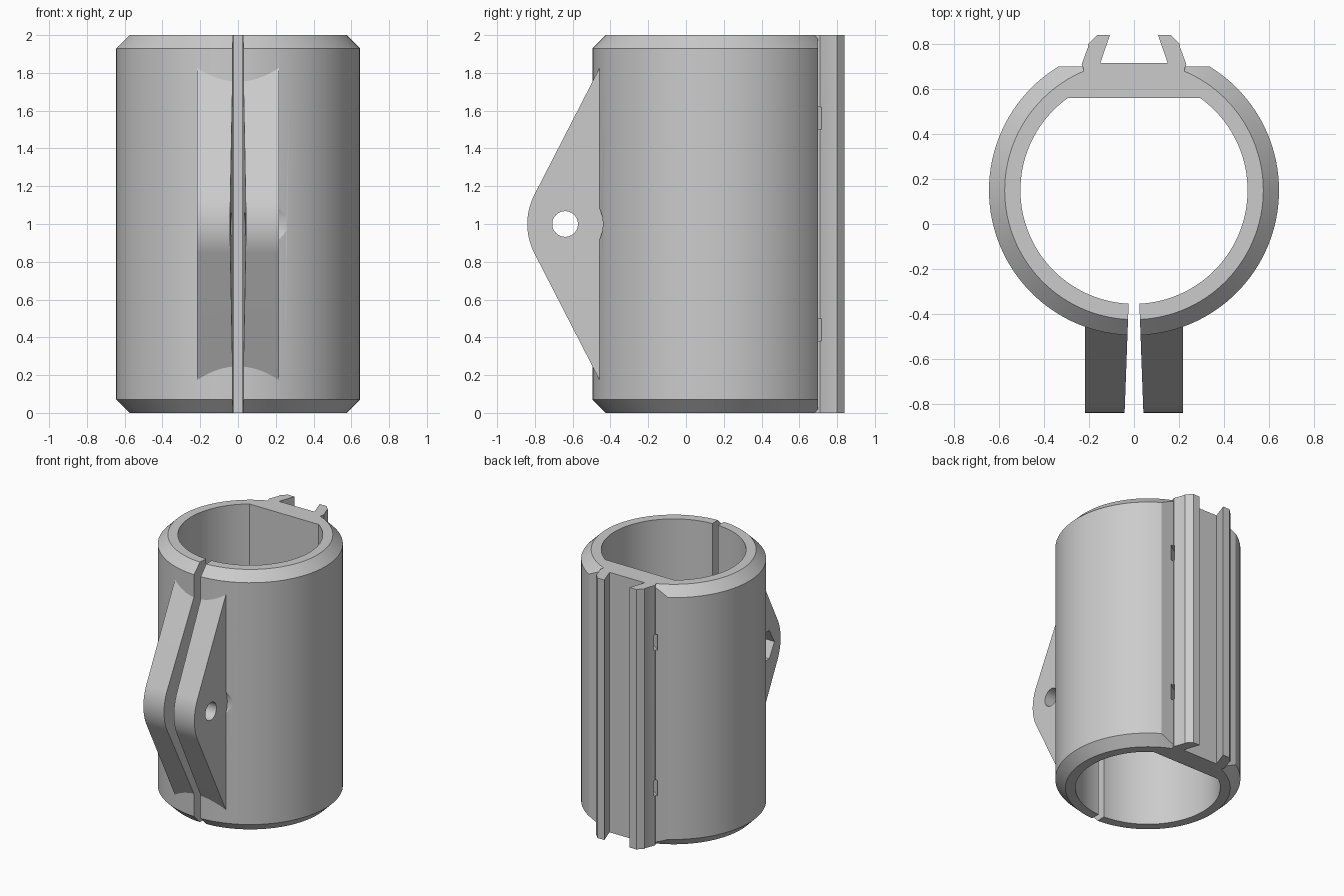
import bpy, bmesh, math

cube = bpy.data.objects.get("Cube")
if cube:
    bpy.data.objects.remove(cube, do_unlink=True)

grey = bpy.data.materials.new("plain grey")
grey.use_nodes = True
grey.diffuse_color = (0.6, 0.6, 0.6, 1)
grey.node_tree.nodes["Principled BSDF"].inputs["Base Color"].default_value = (0.6, 0.6, 0.6, 1)

HEIGHT, CENTRE_Y, OUTER, INNER, CHAMFER = 2.0, 0.15, 0.645, 0.505, 0.07
PIVOT_Y = -0.64


def make(name, bm):
    bmesh.ops.recalc_face_normals(bm, faces=bm.faces)
    mesh = bpy.data.meshes.new(name)
    bm.to_mesh(mesh)
    bm.free()
    mesh.materials.append(grey)
    obj = bpy.data.objects.new(name, mesh)
    bpy.context.collection.objects.link(obj)
    return obj


def prism(name, outline, low, high, axis="z"):
    """Extrude an (x, y) outline along z, or a (y, z) outline along x."""
    place = (lambda a, b, d: (a, b, d)) if axis == "z" else (lambda a, b, d: (d, a, b))
    bm = bmesh.new()
    ends = [[bm.verts.new(place(a, b, d)) for a, b in outline] for d in (low, high)]
    for end in ends:
        bm.faces.new(end)
    n = len(outline)
    for i in range(n):
        j = (i + 1) % n
        bm.faces.new((ends[0][i], ends[0][j], ends[1][j], ends[1][i]))
    return make(name, bm)


def arc(cx, cy, r, start, end, steps):
    angles = [math.radians(start + (end - start) * i / steps) for i in range(steps + 1)]
    return [(cx + r * math.cos(a), cy + r * math.sin(a)) for a in angles]


def circle(cx, cy, r, sides):
    return arc(cx, cy, r, 0, 360, sides)[:-1]


def combine(target, tool, operation):
    mod = target.modifiers.new(operation, "BOOLEAN")
    mod.operation, mod.solver, mod.object = operation, "EXACT", tool
    bpy.context.view_layer.objects.active = target
    bpy.ops.object.modifier_apply(modifier=mod.name)
    bpy.data.objects.remove(tool, do_unlink=True)


# Chamfered tube wall, lofted from four rings
bm = bmesh.new()
rings = []
for r, z in ((OUTER - CHAMFER, 0), (OUTER, CHAMFER),
             (OUTER, HEIGHT - CHAMFER), (OUTER - CHAMFER, HEIGHT)):
    rings.append([bm.verts.new((x, y, z)) for x, y in circle(0, CENTRE_Y, r, 128)])
for a, b in zip(rings, rings[1:]):
    for i in range(len(a)):
        j = (i + 1) % len(a)
        bm.faces.new((a[i], a[j], b[j], b[i]))
bm.faces.new(rings[0])
bm.faces.new(rings[-1])
clamp = make("clamp_body", bm)

# Flat at the back
combine(clamp, prism("back_flat", [(-1, 0.7), (1, 0.7), (1, 1), (-1, 1)], -1, 3), "DIFFERENCE")

# Dovetail rail
side = [(0.225, 0.6), (0.225, 0.69), (0.233, 0.71), (0.205, 0.785), (0.205, 0.8),
        (0.165, 0.84), (0.107, 0.84), (0.15, 0.715)]
rail = side + [(-x, y) for x, y in reversed(side)]
combine(clamp, prism("rail", rail, 0, HEIGHT), "UNION")

# Clamping lug with a rounded nose
nose = arc(-0.5, 1, 0.34, 152.8, 207.2, 24)
lug = [(-0.42, 1.9)] + nose + [(-0.42, 0.1)]
combine(clamp, prism("lugs", lug, -0.217, 0.217, "x"), "UNION")

# Bore with a flat rear wall
flat_angle = math.degrees(math.asin((0.56 - CENTRE_Y) / INNER))
bore = arc(0, CENTRE_Y, INNER, 180 - flat_angle, 360 + flat_angle, 112)
combine(clamp, prism("bore", bore, -1, 3), "DIFFERENCE")

# Tapered slit between the lugs
slit = [(-0.02, -0.25), (0.02, -0.25), (0.044, -0.9), (-0.044, -0.9)]
combine(clamp, prism("slit", slit, -1, 3), "DIFFERENCE")

# Bolt hole, bolt head clearance and hexagonal nut pocket
combine(clamp, prism("bolt_hole", circle(PIVOT_Y, 1, 0.068, 40), -1, 1, "x"), "DIFFERENCE")
combine(clamp, prism("head_clearance", circle(PIVOT_Y, 1, 0.2, 64), 0.217, 0.5, "x"), "DIFFERENCE")
combine(clamp, prism("nut_pocket", circle(PIVOT_Y, 1, 0.125, 6), -0.5, -0.14, "x"), "DIFFERENCE")

# Curved strap tunnels beneath the rail
tunnel = arc(0, 0.98, 0.375, 215, 325, 32) + arc(0, 0.98, 0.35, 325, 215, 32)
for z in (0.44, 1.56):
    combine(clamp, prism("strap_tunnel", tunnel, z - 0.06, z + 0.06), "DIFFERENCE")

bpy.ops.object.select_all(action="DESELECT")
clamp.select_set(True)
bpy.context.view_layer.objects.active = clamp
bpy.ops.object.shade_smooth_by_angle(angle=math.radians(25))
